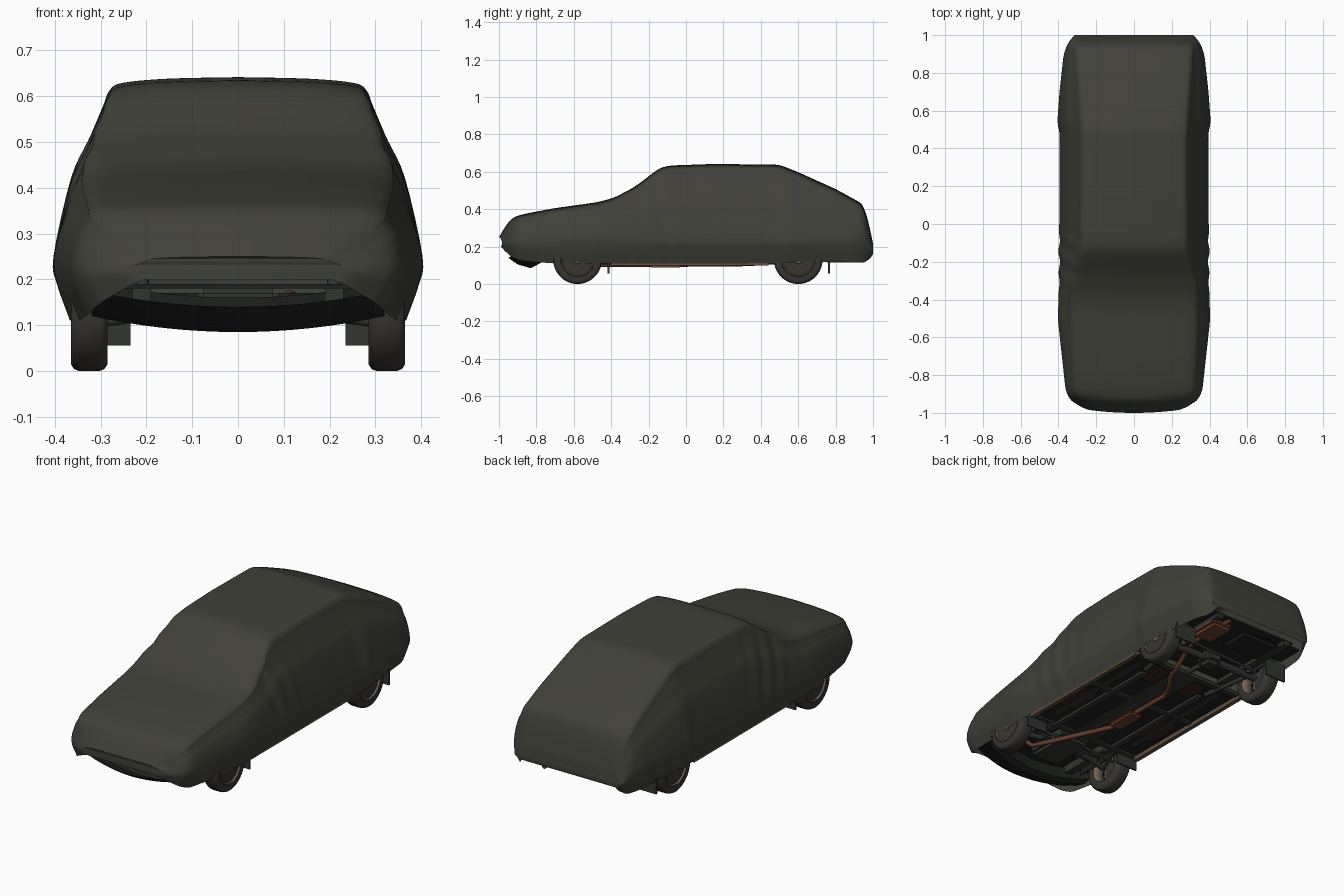
import bpy, bmesh, math
from mathutils import Vector, Matrix

if "Cube" in bpy.data.objects:
    bpy.data.objects.remove(bpy.data.objects["Cube"])


def material(name, rgb):
    m = bpy.data.materials.new(name)
    m.diffuse_color = (*rgb, 1)
    m.use_nodes = True
    m.node_tree.nodes["Principled BSDF"].inputs["Base Color"].default_value = m.diffuse_color
    return m


COVER = material("olive cover cloth", (0.052, 0.052, 0.041))
TYRE = material("tyre rubber", (0.04, 0.037, 0.031))
WHEEL = material("dusty wheel metal", (0.19, 0.13, 0.095))
RUST = material("rusty exhaust", (0.15, 0.052, 0.026))
FLOOR = material("black underbody", (0.013, 0.015, 0.013))
FRAME = material("dark grey frame", (0.032, 0.035, 0.031))
SILL = material("tan sill", (0.12, 0.08, 0.055))
PATCH = material("red brown patch", (0.045, 0.018, 0.014))


def finish(name, bm, mat, angle=40):
    bmesh.ops.recalc_face_normals(bm, faces=bm.faces)
    me = bpy.data.meshes.new(name)
    bm.to_mesh(me)
    bm.free()
    me.materials.append(mat)
    ob = bpy.data.objects.new(name, me)
    bpy.context.collection.objects.link(ob)
    bpy.ops.object.select_all(action='DESELECT')
    ob.select_set(True)
    bpy.context.view_layer.objects.active = ob
    bpy.ops.object.shade_smooth_by_angle(angle=math.radians(angle))
    return ob


def box(name, lo, hi, mat, bevel=0):
    bm = bmesh.new()
    lo, hi = Vector(lo), Vector(hi)
    size = hi - lo
    bmesh.ops.create_cube(bm, size=1, matrix=Matrix.Translation((lo + hi) / 2) @ Matrix.Diagonal((*size, 1)))
    if bevel:
        bmesh.ops.bevel(bm, geom=bm.edges[:], offset=bevel, segments=2, affect='EDGES')
    return finish(name, bm, mat)


def both(name, lo, hi, mat):
    """A box on the right and its mirror image on the left."""
    box("right_" + name, lo, hi, mat)
    box("left_" + name, (-hi[0], lo[1], lo[2]), (-lo[0], hi[1], hi[2]), mat)


def tube(name, pts, r, mat):
    cu = bpy.data.curves.new(name, 'CURVE')
    cu.dimensions, cu.bevel_depth, cu.bevel_resolution, cu.use_fill_caps = '3D', r, 3, True
    sp = cu.splines.new('POLY')
    sp.points.add(len(pts) - 1)
    for p, co in zip(sp.points, pts):
        p.co = (*co, 1)
    ob = bpy.data.objects.new(name, cu)
    bpy.context.collection.objects.link(ob)
    cu.materials.append(mat)
    bpy.ops.object.select_all(action='DESELECT')
    ob.select_set(True)
    bpy.context.view_layer.objects.active = ob
    bpy.ops.object.convert(target='MESH')
    bpy.ops.object.shade_smooth_by_angle(angle=math.radians(40))


def lathe(name, profile, centre, side, mat, n=36):
    """Revolve (radius, outward) points about the x axis."""
    bm = bmesh.new()
    rings = [[bm.verts.new((centre[0] + side * h, centre[1] + r * math.cos(2 * math.pi * i / n),
                            centre[2] + r * math.sin(2 * math.pi * i / n))) for i in range(n)] for r, h in profile]
    for a, b in zip(rings, rings[1:]):
        for i in range(n):
            bm.faces.new((a[i], a[(i + 1) % n], b[(i + 1) % n], b[i]))
    if profile[-1][0] > 0:
        bm.faces.new(rings[-1])
    return finish(name, bm, mat)


# Cover outline curves along the length: (y, value)
TOP = [(-1, .25), (-.985, .275), (-.95, .335), (-.92, .36), (-.85, .378), (-.7, .406), (-.47, .438), (-.38, .463),
       (-.27, .522), (-.14, .622), (-.08, .634), (.15, .642), (.5, .638), (.6, .598), (.8, .508), (.957, .422), (1, .215)]
EDGE = [(-1, .2), (-.95, .29), (-.9, .32), (-.5, .335), (-.35, .335), (-.12, .28), (.5, .28), (.95, .31), (1, .29)]
WIDE = [(-1, .24), (-.98, .31), (-.95, .34), (-.9, .36), (-.65, .387), (-.5, .403), (-.3, .395), (.49, .392),
        (.53, .405), (.7, .393), (.9, .372), (.96, .35), (1, .315)]
HEM = [(-1, .2), (-.97, .155), (-.9, .125), (-.7, .11), (.5, .11), (.6, .12), (.97, .115), (1, .16)]


def lerp_list(c, y):
    for (y0, v0), (y1, v1) in zip(c, c[1:]):
        if y <= y1:
            return v0 + (v1 - v0) * (y - y0) / (y1 - y0)
    return c[-1][1]


def curve(c, y):
    w = min(.025, 1 - abs(y))
    return sum(lerp_list(c, y + w * k / 3) for k in range(-3, 4)) / 7


def catmull(p, steps):
    p = [p[0] * 2 - p[1]] + p + [p[-1] * 2 - p[-2]]
    out = []
    for a, b, c, d in zip(p, p[1:], p[2:], p[3:]):
        for k in range(steps):
            t = k / steps
            out.append(.5 * (2 * b + (c - a) * t + (2 * a - 5 * b + 4 * c - d) * t * t
                             + (3 * b - a - 3 * c + d) * t ** 3))
    return out + [p[-2]]


def half_section(y):
    top, xr, xw, zb = (curve(c, y) for c in (TOP, EDGE, WIDE, HEM))
    drop = min(.028, .2 * (top - zb))
    zr = top - drop
    zw = min(.25, zb + .5 * (zr - zb))
    edge, belt = Vector((xr, zr)), Vector((xr + (xw - xr) * .68, zw + .5 * (zr - zw)))
    pts = [Vector((0, top)), Vector((xr * .55, top - drop * .12)), Vector((xr * .9, top - drop * .45)), edge,
           edge.lerp(belt, .18), edge.lerp(belt, .55), belt, Vector((xw, zw)),
           Vector((xw - .008, zw - .45 * (zw - zb))), Vector((xw - .035, zb))]
    return catmull(pts, 4)


# Cloth cover: lofted sections with soft folds behind the windscreen pillars
bm = bmesh.new()
ys = [-1, -.993, -.985, -.975, -.965, -.955, -.945, -.935, -.92, -.9]
ys += [-.88 + .02 * i for i in range(91)] + [.935, .945, .952, .959, .966, .975, .985, .993, 1]
rows = []
for y in ys:
    half = half_section(y)
    row = []
    for s, p in [(-1, q) for q in reversed(half)] + [(1, q) for q in half[1:]]:
        x, z = p
        side = max(0, min(1, (x - .27) / .06)) * max(0, min(1, (z - .12) / .1))
        x += .005 * side * math.sin(55 * y + 14 * z) * math.exp(-((y + .17) / .15) ** 2)
        yy = y + .03 * (x / .33) ** 2 * max(0, (-y - .85) / .15)
        row.append(bm.verts.new((s * x, yy, z)))
    rows.append(row)
for a, b in zip(rows, rows[1:]):
    for i in range(len(a) - 1):
        bm.faces.new((a[i], a[i + 1], b[i + 1], b[i]))
for row in (rows[0], rows[-1]):
    n = len(row)
    for i in range(n // 2 - 1):
        bm.faces.new((row[i], row[i + 1], row[n - 2 - i], row[n - 1 - i]))
    bm.faces.new((row[n // 2 - 1], row[n // 2], row[n // 2 + 1]))
finish("car_cover", bm, COVER)

# Wheels, hubs, mudflaps and inner arch walls
TYRE_SHAPE = [(.085, -.04), (.115, -.04), (.126, -.033), (.13, -.022), (.13, .022), (.126, .033), (.115, .04),
              (.092, .038), (.088, .03)]
RIM_SHAPE = [(.09, -.035), (.078, -.02), (.078, .0), (.09, .032), (.085, .036), (.075, .022), (.055, .014),
             (.045, .026), (.025, .028), (.02, .036), (.008, .038)]
for end, yc in (("front", -.58), ("rear", .6)):
    for side, label in ((1, "right"), (-1, "left")):
        c = (side * .325, yc, .13)
        lathe(f"{end}_{label}_tyre", TYRE_SHAPE, c, side, TYRE)
        lathe(f"{end}_{label}_rim", RIM_SHAPE, c, side, WHEEL)
        lathe(f"{end}_{label}_brake", [(.07, -.03), (.07, -.02), (.02, -.02)], c, -side, FRAME, 20)
        for k in range(10):
            a = k * math.pi / 5
            h = (c[0] + side * .017, yc + .066 * math.cos(a), .13 + .066 * math.sin(a))
            lathe(f"{end}_{label}_rim_hole", [(.008, -.004), (.008, .004)], h, side, FLOOR, 8)
    yf = yc + .165
    both(f"{end}_mudflap", (.235, yf - .005, .056), (.362, yf + .005, .15), FRAME)
    both(f"{end}_arch_wall", (.255, yc - .15, .13), (.262, yc + .15, .3), FLOOR)

# Floor pan
box("cabin_floor", (-.34, -.41, .122), (.34, .43, .135), FLOOR)
box("engine_bay_floor", (-.26, -.9, .18), (.26, -.41, .19), FLOOR)
box("boot_floor", (-.26, .43, .16), (.26, .95, .17), FLOOR)
both("rear_corner_floor", (.26, .77, .16), (.33, .92, .17), FLOOR)
both("front_corner_floor", (.26, -.88, .17), (.32, -.74, .18), FLOOR)
box("floor_tunnel", (-.07, -.41, .112), (.07, .43, .124), FRAME, .005)
both("sill", (.335, -.4, .1), (.358, .44, .125), SILL)
both("floor_rail", (.17, -.45, .108), (.2, .3, .124), FRAME)
both("floor_rib", (.24, -.32, .117), (.27, .36, .124), FRAME)
for y in (-.4, .05, .42):
    box("floor_crossmember", (-.33, y - .015, .112), (.33, y + .015, .124), FRAME)
both("floor_patch", (.21, -.22, .118), (.31, -.02, .123), PATCH)
both("rear_floor_patch", (.08, .24, .118), (.16, .38, .123), PATCH)

# Front valance, engine sump and suspension
bm = bmesh.new()
verts = []
for i in range(17):
    x = -.32 + .04 * i
    k = (x / .32) ** 2
    verts.append([bm.verts.new((x, y + .06 * k, z + .035 * k)) for y, z in
                  ((-.95, .14), (-.9, .105), (-.83, .085), (-.8, .1), (-.8, .16))])
for a, b in zip(verts, verts[1:]):
    for j in range(4):
        bm.faces.new((a[j], a[j + 1], b[j + 1], b[j]))
finish("front_valance", bm, FLOOR)
box("engine_sump", (-.09, -.72, .115), (.09, -.45, .185), FRAME, .015)
box("front_subframe", (-.24, -.61, .13), (.24, -.55, .16), FRAME, .01)
both("chassis_rail_front", (.19, -.88, .14), (.23, -.4, .18), FRAME)
both("chassis_rail_rear", (.2, .42, .14), (.24, .95, .17), FRAME)
for s in (1, -1):
    tube("front_control_arm", [(s * .14, -.56, .13), (s * .29, -.58, .11)], .014, FRAME)
    tube("front_tie_rod", [(s * .05, -.49, .125), (s * .29, -.51, .125)], .008, FRAME)
    tube("front_radius_rod", [(s * .2, -.38, .115), (s * .28, -.57, .11)], .009, FRAME)
    tube("rear_trailing_arm", [(s * .2, .33, .115), (s * .24, .6, .115)], .012, FRAME)
    tube("rear_damper", [(s * .22, .65, .11), (s * .2, .7, .26)], .014, FRAME)
tube("rear_axle", [(-.3, .6, .13), (.3, .6, .13)], .02, FRAME)
tube("rear_panhard_rod", [(-.25, .67, .12), (.22, .67, .14)], .007, FRAME)
box("rear_differential", (-.05, .55, .09), (.05, .65, .175), FRAME, .02)
tube("propeller_shaft", [(.02, -.42, .118), (.0, .56, .128)], .013, FRAME)
box("spare_wheel_well", (-.2, .74, .13), (.04, .92, .165), FLOOR, .015)

# Exhaust line
tube("exhaust_pipe", [(.16, -.68, .16), (.15, -.63, .11), (.1, -.5, .103), (-.03, -.22, .103), (-.035, .2, .105),
                      (-.01, .26, .105), (.07, .38, .11), (.09, .46, .125), (.11, .56, .165), (.15, .66, .15),
                      (.17, .75, .14), (.17, .96, .135)], .012, RUST)
box("middle_silencer", (-.08, -.2, .088), (.01, -.02, .118), RUST, .012)
box("rear_silencer", (.11, .74, .115), (.24, .92, .158), RUST, .015)
